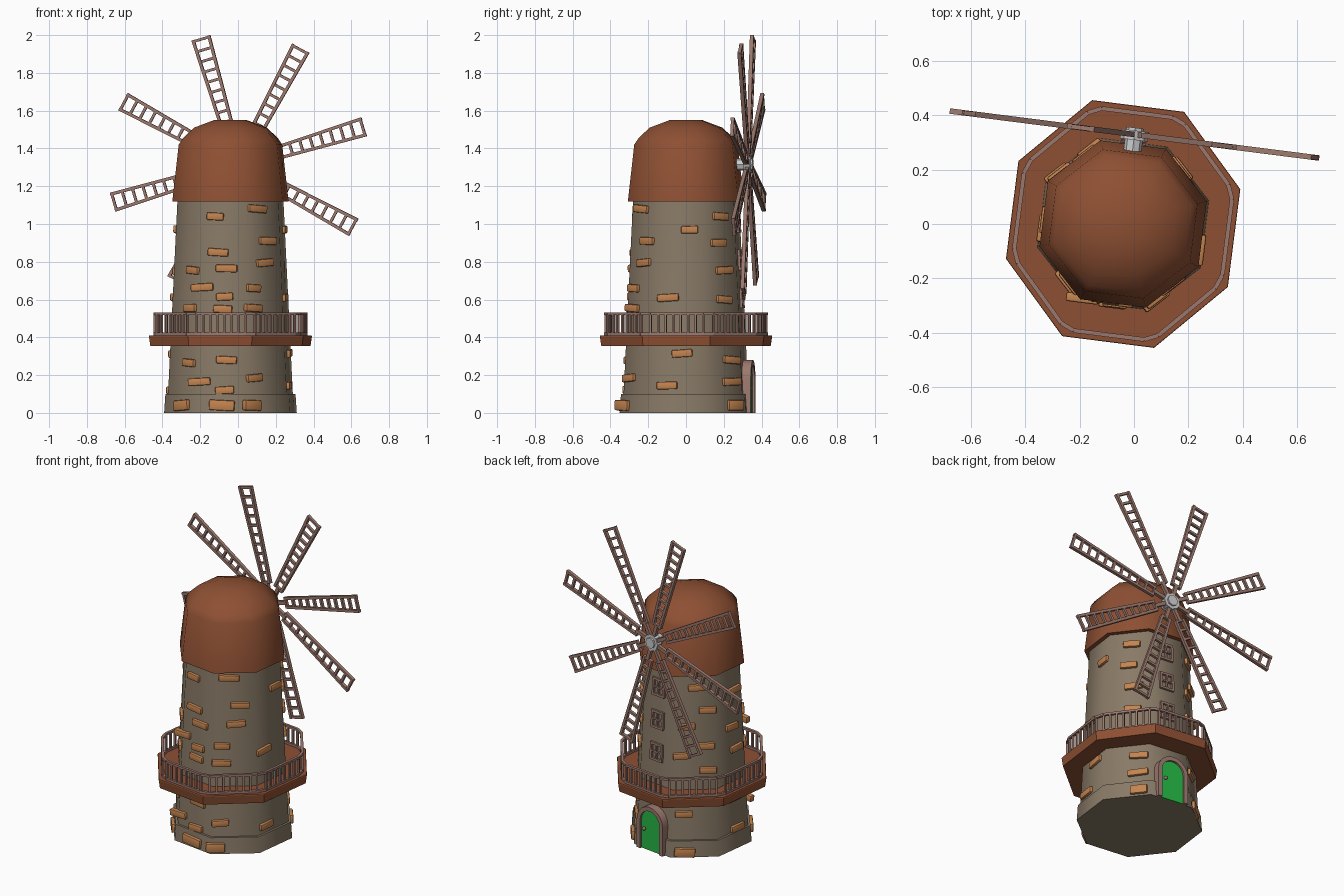
import bpy, bmesh, math, random
from math import sin, cos, pi, radians
from mathutils import Matrix, Vector

if "Cube" in bpy.data.objects:
    bpy.data.objects.remove(bpy.data.objects["Cube"])

random.seed(4)
# whole mill is turned slightly about its own axis
TURN = 7.25
PLACE = Matrix.Translation((-0.04, 0, 0)) @ Matrix.Rotation(radians(-TURN), 4, 'Z')


def mat(name, c):
    m = bpy.data.materials.new(name)
    m.diffuse_color = (*c, 1)
    m.use_nodes = True
    m.node_tree.nodes["Principled BSDF"].inputs["Base Color"].default_value = m.diffuse_color
    return m


STONE = mat("stone", (0.25, 0.195, 0.135))
RUST = mat("rust_brown", (0.27, 0.08, 0.033))
TRIM = mat("trim_wood", (0.33, 0.19, 0.155))
BRICK = mat("brick", (0.55, 0.23, 0.08))
GREEN = mat("green_paint", (0.02, 0.48, 0.06))


def finish(name, bm, material=None, smooth=None):
    bmesh.ops.recalc_face_normals(bm, faces=bm.faces)
    bm.transform(PLACE)
    me = bpy.data.meshes.new(name)
    bm.to_mesh(me)
    bm.free()
    ob = bpy.data.objects.new(name, me)
    bpy.context.collection.objects.link(ob)
    if material:
        me.materials.append(material)
    if smooth:
        bpy.context.view_layer.objects.active = ob
        ob.select_set(True)
        bpy.ops.object.shade_smooth_by_angle(angle=radians(smooth))
        ob.select_set(False)
    return ob


def ring_pts(r, sx=1.0):
    return [Vector((r * sx * cos(pi / 8 + i * pi / 4), r * sin(pi / 8 + i * pi / 4), 0)) for i in range(8)]


def lathe(bm, profile, sx=1.0):
    # eight-sided stack of (radius, z) rings with capped ends
    rings = [[bm.verts.new(p + Vector((0, 0, z))) for p in ring_pts(r, sx)] for r, z in profile]
    for a, b in zip(rings, rings[1:]):
        for i in range(8):
            j = (i + 1) % 8
            bm.faces.new((a[i], a[j], b[j], b[i]))
    bm.faces.new(rings[0][::-1])
    bm.faces.new(rings[-1])


def box(bm, size, m):
    bmesh.ops.create_cube(bm, size=1, matrix=m @ Matrix.Diagonal((*size, 1)))


def bar(bm, p, q, w, h, up=Vector((0, 0, 1))):
    # beam from p to q, h measured along up
    x = (q - p).normalized()
    y = up.cross(x).normalized()
    r = Matrix((x, y, x.cross(y))).transposed().to_4x4()
    box(bm, ((q - p).length, w, h), Matrix.Translation((p + q) / 2) @ r)


# tower, footing and cap
bm = bmesh.new()
lathe(bm, [(0.345, 0.05), (0.29, 1.14)])
finish("tower", bm, STONE, 50)
bm = bmesh.new()
lathe(bm, [(0.364, 0), (0.357, 0.1)])
finish("footing", bm, STONE, 50)
bm = bmesh.new()
lathe(bm, [(0.319, 1.12), (0.284, 1.42), (0.26, 1.455), (0.2, 1.51), (0.09, 1.55)])
finish("cap", bm, RUST, 50)

# balcony deck
bm = bmesh.new()
lathe(bm, [(0.466, 0.353), (0.474, 0.405), (0.472, 0.41)], 0.94)
finish("balcony_deck", bm, RUST)

# balcony railing with clipped corners
bm = bmesh.new()
corners = ring_pts(0.446, 0.937)
path = []
for i in range(8):
    a, b = corners[i], corners[(i + 1) % 8]
    path += [a.lerp(b, 0.09), a.lerp(b, 0.91)]
    for k in range(8):
        p = a.lerp(b, 0.09 + 0.82 * k / 7)
        bar(bm, p + Vector((0, 0, 0.405)), p + Vector((0, 0, 0.52)), 0.012, 0.012, Vector((b - a)))
for i in range(16):
    for z in (0.418, 0.525):
        up = Vector((0, 0, z))
        bar(bm, path[i] + up, path[(i + 1) % 16] + up, 0.016, 0.014)
finish("balcony_railing", bm, TRIM)


# bricks, located by sight line onto the eight-sided wall
def wall_radius(z):
    return 0.362 if z < 0.1 else 0.345 - 0.055 * (z - 0.05) / 1.09


def add_brick(bm, view_az, h, z, w):
    az = radians(view_az)
    hp = h - (-0.04 * -sin(az))
    az += radians(TURN)
    v, r = Vector((cos(az), sin(az))), Vector((-sin(az), cos(az)))
    a = wall_radius(z) * cos(pi / 8)
    best = None
    for k in range(8):
        n = Vector((cos(k * pi / 4), sin(k * pi / 4)))
        if n.dot(v) > 0.2:
            t = (a - hp * n.dot(r)) / n.dot(v)
            if best is None or t < best[0]:
                best = (t, k * pi / 4)
    p = hp * r + best[0] * v
    m = (Matrix.Translation((p.x, p.y, z)) @ Matrix.Rotation(best[1], 4, 'Z')
         @ Matrix.Rotation(radians(random.uniform(-5, 5)), 4, 'X'))
    made = bmesh.ops.create_cube(bm, size=1, matrix=m @ Matrix.Diagonal(
        (0.034, w, 0.055 if z < 0.1 else 0.04, 1)))["verts"]
    edges = list({e for q in made for e in q.link_edges})
    bmesh.ops.bevel(bm, geom=edges, offset=0.007, segments=2, affect='EDGES', profile=0.5)


# (view direction, [(sideways, height, width)])
FRONT = [(-.12, 1.04, .09), (.1, 1.08, .12), (.155, .91, .11), (-.105, .85, .11), (-.235, .755, .1),
         (-.06, .765, .115), (.14, .795, .11), (-.19, .665, .12), (-.07, .615, .09), (.08, .66, .09),
         (-.25, .555, .1), (-.08, .55, .1), (.08, .555, .11), (-.255, .265, .1), (-.06, .28, .11),
         (.085, .185, .1), (-.205, .165, .12), (-.07, .12, .1), (-.295, .04, .12), (-.085, .04, .135),
         (.075, .04, .11)]
RIGHT = [(.02, .97, .09), (.2, .755, .11), (-.095, .61, .115), (-.02, .315, .11), (.24, .28, .11),
         (-.1, .145, .11), (.24, .165, .12), (.26, .04, .1), (.18, 1.04, .1), (.17, .9, .1), (.2, .6, .1)]
BACK_LEFT = [(.01, 1.04, .1), (.24, .97, .1), (.07, .9, .1), (.22, .75, .1), (-.05, .8, .1),
             (.06, .68, .1), (-.08, .62, .1), (.25, .61, .1), (.07, .53, .1), (-.07, .26, .1),
             (.23, .31, .11), (.25, .12, .11), (-.07, .03, .12)]
bm = bmesh.new()
for az, rows in ((-90, FRONT), (0, RIGHT), (135, BACK_LEFT)):
    for h, z, w in rows:
        add_brick(bm, az, h, z, w)
finish("wall_bricks", bm, BRICK, 40)


# arched door, its frame and knob
def arch(r, spring=0.18, n=10):
    return [(r, 0)] + [(r * cos(pi * i / n), spring + r * sin(pi * i / n)) for i in range(n + 1)] + [(-r, 0)]


def extrude_y(bm, faces, y0, y1):
    out = bmesh.ops.extrude_face_region(bm, geom=faces)
    vs = [g for g in out["geom"] if isinstance(g, bmesh.types.BMVert)]
    bmesh.ops.translate(bm, verts=vs, vec=(0, y1 - y0, 0))


bm = bmesh.new()
outer, inner = [[bm.verts.new((x, 0.30, z)) for x, z in arch(r)] for r in (0.1, 0.074)]
strip = [bm.faces.new((outer[i], outer[i + 1], inner[i + 1], inner[i])) for i in range(len(outer) - 1)]
extrude_y(bm, strip, 0.30, 0.358)
finish("door_frame", bm, TRIM, 30)
bm = bmesh.new()
extrude_y(bm, [bm.faces.new([bm.verts.new((x, 0.30, z)) for x, z in arch(0.076)])], 0.30, 0.345)
finish("door", bm, GREEN, 30)
bm = bmesh.new()
bmesh.ops.create_uvsphere(bm, u_segments=10, v_segments=6, radius=0.011,
                          matrix=Matrix.Translation((0.048, 0.353, 0.13)))
finish("door_knob", bm, TRIM, 60)

# three four-pane windows above the door
bm = bmesh.new()
for z in (0.61, 0.81, 1.01):
    m = Matrix.Translation((0, wall_radius(z) * cos(pi / 8) + 0.003, z)) @ Matrix.Rotation(radians(2.7), 4, 'X')
    for s in (-1, 0, 1):
        t = 0.014 if s else 0.009
        box(bm, (t, 0.02, 0.106), m @ Matrix.Translation((s * 0.04, 0, 0)))
        box(bm, (0.092, 0.02, t), m @ Matrix.Translation((0, 0, s * 0.048)))
finish("windows", bm, TRIM)

# eight ladder-like sails
Y = Vector((0, 1, 0))
bm = bmesh.new()
for k in range(8):
    ang = radians(16.6 + 45 * k)
    d, s = Vector((cos(ang), 0, sin(ang))), Vector((-sin(ang), 0, cos(ang)))
    c = Vector((0, 0.332, 1.315))

    def half(r):
        return 0.026 + 0.018 * (r - 0.12) / 0.57
    for side in (-1, 1):
        bar(bm, c + d * 0.115 + s * side * half(0.12), c + d * 0.70 + s * side * half(0.70), 0.016, 0.02, Y)
    for i in range(11):
        r = 0.122 + 0.057 * i
        bar(bm, c + d * r - s * half(r), c + d * r + s * half(r), 0.014, 0.017, Y)
    bar(bm, c + d * 0.02, c + d * 0.122, 0.022, 0.02, Y)
finish("sails", bm, TRIM)

# hub and axle
bm = bmesh.new()
for r, y0, y1 in ((0.033, 0.2, 0.357), (0.052, 0.312, 0.347)):
    bmesh.ops.create_cone(bm, cap_ends=True, segments=8, radius1=r, radius2=r, depth=y1 - y0,
                          matrix=Matrix.Translation((0, (y0 + y1) / 2, 1.315)) @ Matrix.Rotation(pi / 2, 4, 'X'))
finish("hub", bm)
